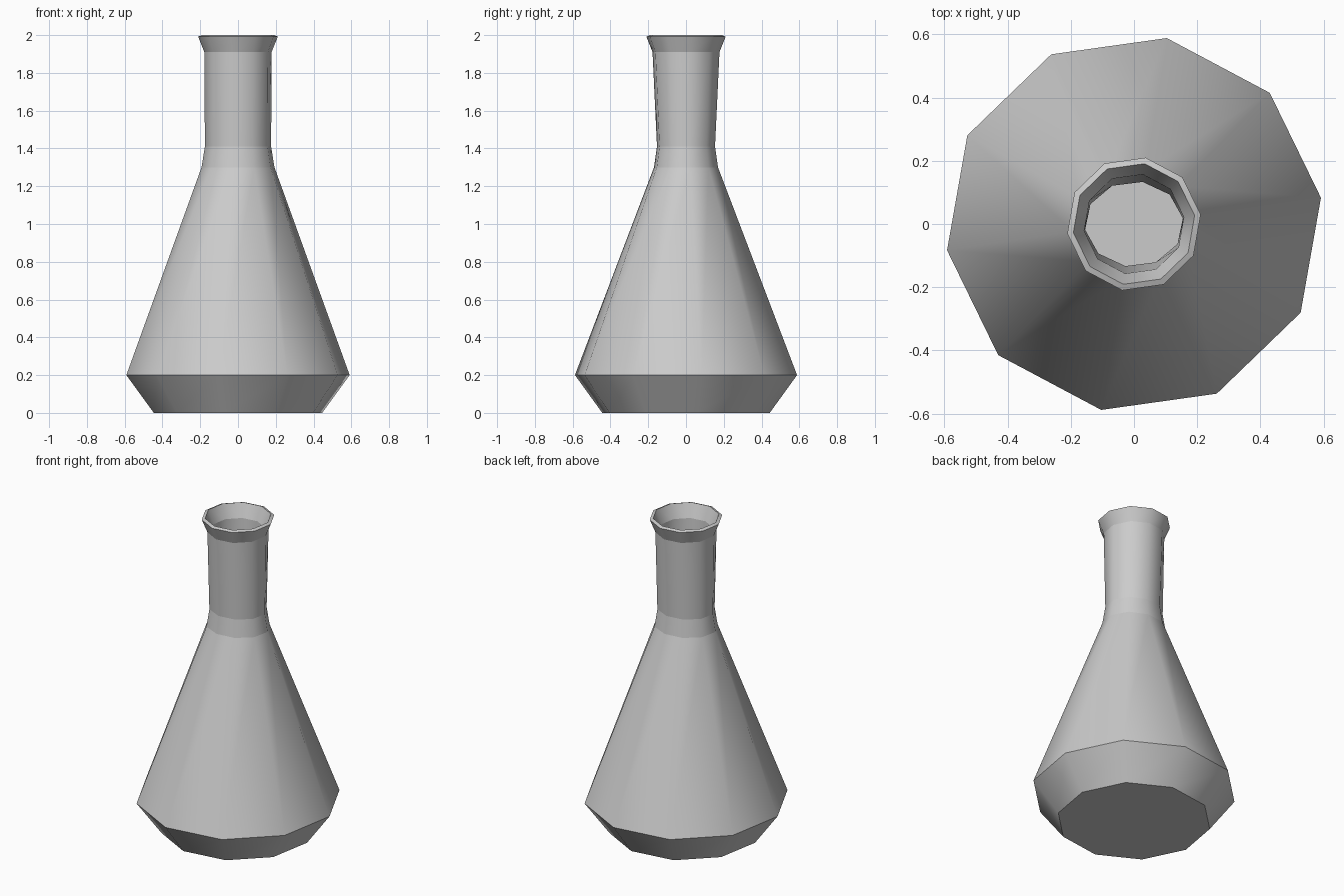
import bpy, bmesh
from math import cos, sin, radians

if "Cube" in bpy.data.objects:
    bpy.data.objects.remove(bpy.data.objects["Cube"])

SIDES, TURN = 10, 8
# flask profile rings: x radius, y radius, height (waist of the neck is oval)
RINGS = [(0.45, 0.45, 0.0), (0.597, 0.597, 0.2), (0.195, 0.172, 1.3),
         (0.177, 0.156, 1.41), (0.18, 0.18, 1.91), (0.213, 0.213, 1.992)]

# outer shell: bridged ten-sided rings
bm = bmesh.new()
loops = []
for rx, ry, z in RINGS:
    angles = [radians(TURN + 360 / SIDES * i) for i in range(SIDES)]
    loops.append([bm.verts.new((rx * cos(a), ry * sin(a), z)) for a in angles])
for low, high in zip(loops, loops[1:]):
    for i in range(SIDES):
        j = (i + 1) % SIDES
        bm.faces.new((low[i], low[j], high[j], high[i])).smooth = True

# closed base
bm.faces.new(loops[0][::-1]).smooth = True

# crisp horizontal creases, smooth around the body
for e in bm.edges:
    a, b = e.verts
    if abs(a.co.z - b.co.z) < 1e-5:
        e.smooth = False

mesh = bpy.data.meshes.new("flask")
bm.to_mesh(mesh)
bm.free()
flask = bpy.data.objects.new("flask", mesh)
bpy.context.collection.objects.link(flask)

# glass wall thickness, open at the lip
wall = flask.modifiers.new("wall", 'SOLIDIFY')
wall.thickness = 0.02
wall.offset = -1
wall.use_even_offset = True
